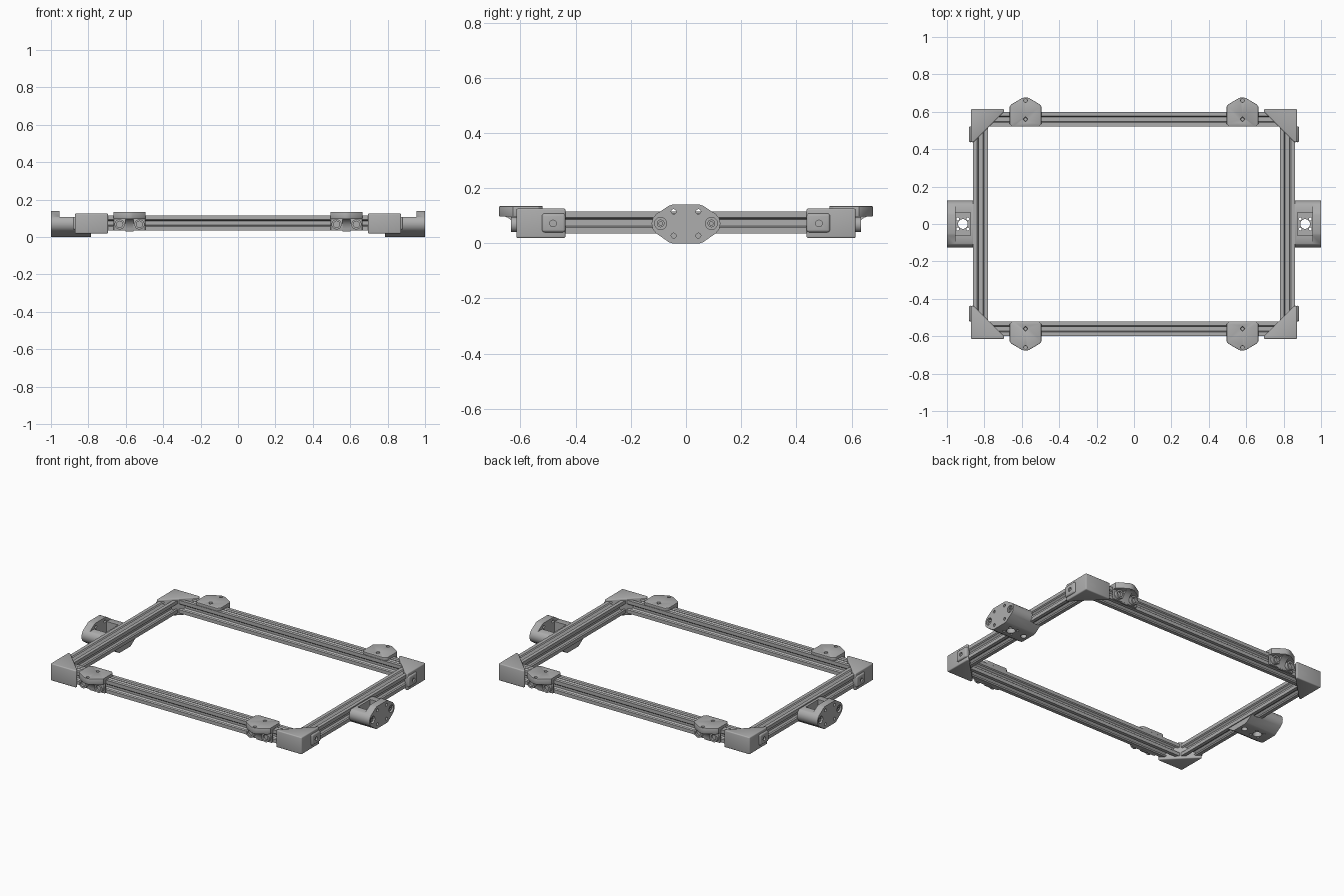
import bpy, bmesh, math

if "Cube" in bpy.data.objects:
    bpy.data.objects.remove(bpy.data.objects["Cube"])

alu = bpy.data.materials.new("grey_metal")
alu.diffuse_color = (0.42, 0.42, 0.42, 1)
alu.use_nodes = True
alu.node_tree.nodes["Principled BSDF"].inputs["Base Color"].default_value = alu.diffuse_color

PLACE = {'x': lambda u, v, w: (w, u, v), 'y': lambda u, v, w: (u, w, v), 'z': lambda u, v, w: (u, v, w)}


def prism(name, pts, axis, a, b):
    """Extrude a 2D outline along an axis from a to b."""
    bm = bmesh.new()
    f = PLACE[axis]
    lo = [bm.verts.new(f(u, v, a)) for u, v in pts]
    hi = [bm.verts.new(f(u, v, b)) for u, v in pts]
    bm.faces.new(lo)
    bm.faces.new(hi)
    n = len(pts)
    for i in range(n):
        bm.faces.new((lo[i], lo[(i + 1) % n], hi[(i + 1) % n], hi[i]))
    bmesh.ops.recalc_face_normals(bm, faces=bm.faces)
    me = bpy.data.meshes.new(name)
    bm.to_mesh(me)
    bm.free()
    me.materials.append(alu)
    ob = bpy.data.objects.new(name, me)
    bpy.context.collection.objects.link(ob)
    return ob


def circle(u, v, r, n=20):
    return [(u + r * math.cos(2 * math.pi * i / n), v + r * math.sin(2 * math.pi * i / n)) for i in range(n)]


def rect(u0, u1, v0, v1):
    return [(u0, v0), (u1, v0), (u1, v1), (u0, v1)]


def apply(ob, mod):
    bpy.context.view_layer.objects.active = ob
    bpy.ops.object.modifier_apply(modifier=mod.name)


def boolean(ob, other, op='DIFFERENCE'):
    m = ob.modifiers.new("bool", 'BOOLEAN')
    m.operation, m.object, m.solver = op, other, 'EXACT'
    apply(ob, m)
    bpy.data.objects.remove(other)


def hole(ob, axis, u, v, r, a, b, n=20):
    boolean(ob, prism("cutter", circle(u, v, r, n), axis, a, b))


def bevel(ob, width, segments=3):
    m = ob.modifiers.new("bevel", 'BEVEL')
    m.width, m.segments, m.limit_method, m.angle_limit = width, segments, 'ANGLE', math.radians(40)
    apply(ob, m)


def finish(ob, mx=True, my=True):
    """Mirror across the frame and smooth the round surfaces."""
    m = ob.modifiers.new("mirror", 'MIRROR')
    m.use_axis = (mx, my, False)
    m.use_mirror_merge = False
    apply(ob, m)
    bpy.ops.object.select_all(action='DESELECT')
    ob.select_set(True)
    bpy.ops.object.shade_smooth_by_angle(angle=math.radians(35))


# slotted rail cross-section, one side turned four times
S = 0.004
side = [(10, -10), (10, -4.6), (8.2, -3.1), (8.2, -5.5), (6.5, -5.5), (3.9, -2.9),
        (3.9, 2.9), (6.5, 5.5), (8.2, 5.5), (8.2, 3.1), (10, 4.6)]
rail = []
for c, s in ((1, 0), (0, 1), (-1, 0), (0, -1)):
    rail += [((x * c - y * s) * S, (x * s + y * c) * S) for x, y in side]
ZC = 0.075
finish(prism("long_rail", [(u + 0.56, v + ZC) for u, v in rail], 'x', -0.782, 0.782), False, True)
finish(prism("side_rail", [(u + 0.82, v + ZC) for u, v in rail], 'y', -0.598, 0.598), True, False)

# corner covers
cover = prism("corner_cover", [(0.695, 0.615), (0.872, 0.615), (0.872, 0.437), (0.858, 0.437), (0.695, 0.60)],
              'z', 0.019, 0.126)
bevel(cover, 0.006)
finish(cover)

# screw tabs on the outer side of each corner
tab = prism("corner_screw_tab", rect(0.437, 0.522, 0.04, 0.108), 'x', 0.862, 0.882)
bevel(tab, 0.009)
hole(tab, 'x', 0.482, 0.072, 0.012, 0.872, 0.9)
finish(tab)

# rail brackets: pointed top plate
BX = 0.58
plate = prism("bracket_plate", [(BX - 0.085, 0.535), (BX - 0.07, 0.52), (BX + 0.07, 0.52), (BX + 0.085, 0.535),
                                (BX + 0.085, 0.628), (BX + 0.075, 0.64), (BX + 0.018, 0.674), (BX, 0.677),
                                (BX - 0.018, 0.674), (BX - 0.075, 0.64), (BX - 0.085, 0.628)], 'z', 0.097, 0.135)
boolean(plate, prism("cutter", rect(BX - 0.2, BX + 0.2, 0.4, 0.602), 'z', 0.05, 0.115))
hole(plate, 'z', BX, 0.66, 0.009, 0, 0.2, 12)
hole(plate, 'z', BX, 0.56, 0.013, 0.118, 0.2, 4)
bevel(plate, 0.003, 2)
finish(plate)

# bracket back wall, curved rib and screw sockets
back = prism("bracket_wall", rect(BX - 0.085, BX + 0.085, 0.035, 0.098), 'y', 0.60, 0.614)
bevel(back, 0.004, 2)
finish(back)
arc = [(0.612 + 0.055 * (1 - math.cos(t)), 0.03 + 0.068 * math.sin(t))
       for t in [math.pi / 2 * i / 8 for i in range(9)]]
finish(prism("bracket_rib", [(0.602, 0.03)] + arc + [(0.602, 0.098)], 'x', BX - 0.022, BX + 0.022))
for k, label in ((-0.053, "inner"), (0.053, "outer")):
    sock = prism("bracket_socket_" + label, circle(BX + k, 0.068, 0.027, 28), 'y', 0.605, 0.634)
    hole(sock, 'y', BX + k, 0.068, 0.017, 0.62, 0.65)
    finish(sock)

# end mounts: rounded hexagonal profile
half = [(0.05, 0.14), (0.062, 0.136), (0.108, 0.106), (0.12, 0.092), (0.125, 0.072),
        (0.12, 0.05), (0.108, 0.036), (0.062, 0.004), (0.05, 0.0)]
hexa = half + [(-y, z) for y, z in reversed(half)]
mount = prism("end_mount", hexa, 'x', 0.785, 1.0)
boolean(mount, prism("cutter", rect(0.7, 0.859, 0.0345, 0.3), 'y', -0.3, 0.3))      # seat for the rail
boolean(mount, prism("cutter", rect(0.8, 0.955, 0.108, 0.3), 'y', -0.3, 0.3))       # lowered top
boolean(mount, prism("cutter", rect(-0.062, 0.062, 0.04, 0.3), 'x', 0.875, 0.955))  # top pocket
hole(mount, 'z', 0.915, 0, 0.026, -0.1, 0.2, 28)
for sx in (-1, 1):
    hole(mount, 'x', 0.045 * sx, 0.115, 0.009, 0.94, 1.1, 12)
    hole(mount, 'x', 0.045 * sx, 0.028, 0.009, 0.97, 1.1, 12)
    hole(mount, 'x', 0.092 * sx, 0.072, 0.022, 0.985, 1.1, 28)
    for sy in (-1, 1):
        hole(mount, 'z', 0.915 + 0.027 * sx, 0.027 * sy, 0.008, -0.1, 0.2, 10)
hole(mount, 'z', 0.82, 0, 0.018, -0.1, 0.02)
finish(mount, True, False)

# bolt heads inside the mount counterbores
for s, label in ((-1, "front"), (1, "back")):
    bolt = prism("mount_bolt_" + label, circle(0.092 * s, 0.072, 0.014), 'x', 0.98, 0.994)
    hole(bolt, 'x', 0.092 * s, 0.072, 0.007, 0.988, 1.1, 6)
    finish(bolt, True, False)
